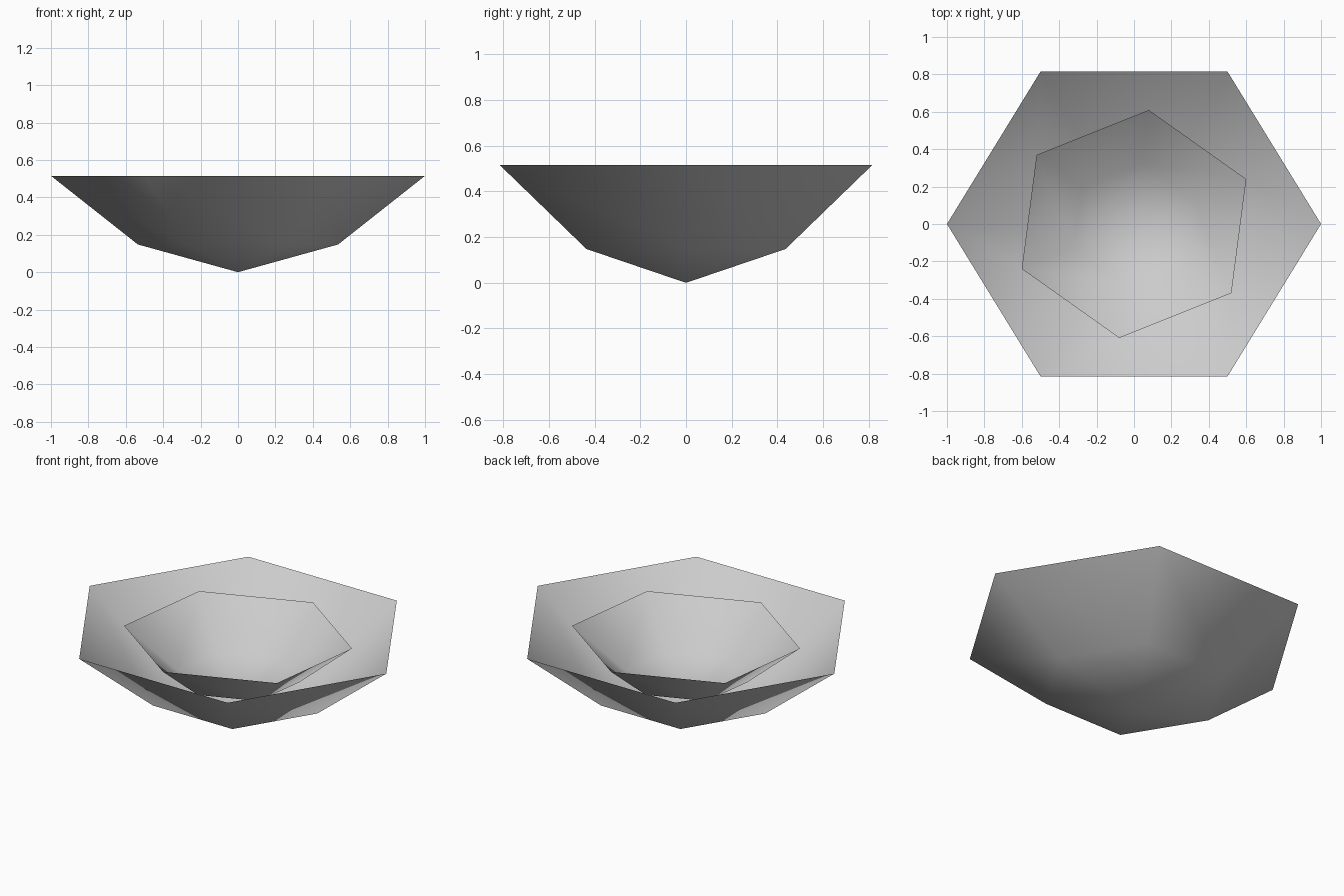
import bpy
import bmesh
from math import cos, sin, radians, tau

cube = bpy.data.objects.get("Cube")
if cube:
    bpy.data.objects.remove(cube, do_unlink=True)

SIDES = 6
DEPTH_SQUASH = 0.941          # the hexagon is slightly narrower front to back
# Bowl profile below the rim: (radius, drop)
PROFILE = [(1.0, 0.0), (0.535, 0.367)]
APEX_DROP = 0.515

grey = bpy.data.materials.new("light_grey")
grey.use_nodes = True
colour = (0.6, 0.6, 0.6, 1.0)
grey.diffuse_color = colour
grey.node_tree.nodes["Principled BSDF"].inputs["Base Color"].default_value = colour


def make_bowl(name, scale, rim_z, turn):
    """Open, thin six-sided bowl with a pointed base."""
    bm = bmesh.new()
    rings = []
    for radius, drop in PROFILE:
        ring = []
        for i in range(SIDES):
            a = turn + tau * i / SIDES
            ring.append(bm.verts.new((scale * radius * cos(a),
                                      scale * radius * sin(a) * DEPTH_SQUASH,
                                      rim_z - scale * drop)))
        rings.append(ring)
    apex = bm.verts.new((0, 0, rim_z - scale * APEX_DROP))
    rim, waist = rings
    for i in range(SIDES):
        j = (i + 1) % SIDES
        bm.faces.new((rim[i], waist[i], waist[j], rim[j]))   # upper wall
        bm.faces.new((waist[i], apex, waist[j]))             # base
    for face in bm.faces:
        face.smooth = True
        face.normal_flip()    # outer side faces outward and down
        face.normal_update()
    bm.normal_update()
    if sum(f.normal.z for f in bm.faces) > 0:
        bmesh.ops.reverse_faces(bm, faces=bm.faces[:])
    mesh = bpy.data.meshes.new(name)
    bm.to_mesh(mesh)
    bm.free()
    mesh.materials.append(grey)
    obj = bpy.data.objects.new(name, mesh)
    bpy.context.collection.objects.link(obj)
    return obj


# Large outer bowl and a smaller, turned bowl nested in it
make_bowl("outer_bowl", 1.0, 0.515, 0.0)
make_bowl("inner_bowl", 0.652, 0.47, radians(23))
